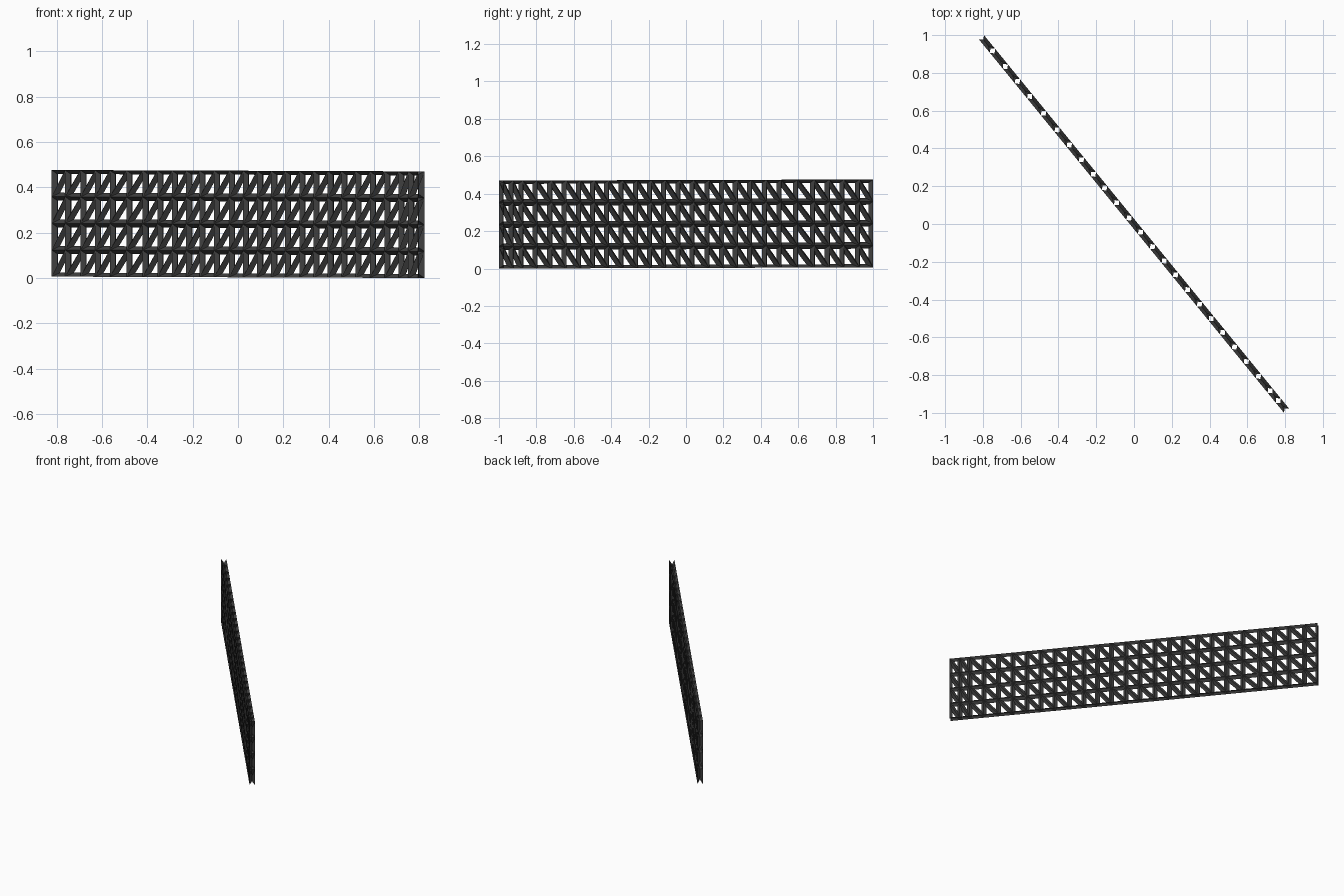
import bpy, bmesh

if "Cube" in bpy.data.objects:
    bpy.data.objects.remove(bpy.data.objects["Cube"])

# Column positions along the wall (slightly uneven spacing), measured in x
COLS = [-0.808, -0.749, -0.681, -0.617, -0.552, -0.479, -0.407, -0.342, -0.278,
        -0.215, -0.156, -0.092, -0.026, 0.035, 0.098, 0.160, 0.220, 0.284,
        0.347, 0.409, 0.469, 0.532, 0.595, 0.659, 0.721, 0.764, 0.808]
ROWS, HEIGHT, TILT = 4, 0.470, 0.006
SLOPE = -0.989 / 0.808

# Flat triangulated sheet, running diagonally and dropping slightly to +x
bm = bmesh.new()
grid = []
for x in COLS:
    base = TILT * (0.808 - x) / 1.616
    grid.append([bm.verts.new((x, x * SLOPE, base + HEIGHT * r / ROWS))
                 for r in range(ROWS + 1)])
for a, b in zip(grid, grid[1:]):
    for r in range(ROWS):
        bm.faces.new((a[r], b[r], b[r + 1]))
        bm.faces.new((a[r], b[r + 1], a[r + 1]))
mesh = bpy.data.meshes.new("lattice_fence")
bm.to_mesh(mesh)
bm.free()

fence = bpy.data.objects.new("lattice_fence", mesh)
bpy.context.collection.objects.link(fence)

# Hollow diamond-section bars, open along the outer border
wire = fence.modifiers.new("bars", 'WIREFRAME')
wire.thickness = 0.035
wire.offset = 0
wire.use_boundary = False
wire.use_replace = True
wire.use_even_offset = True

# Dark metal
mat = bpy.data.materials.new("dark_metal")
mat.diffuse_color = (0.05, 0.05, 0.05, 1)
mat.use_nodes = True
mat.node_tree.nodes["Principled BSDF"].inputs["Base Color"].default_value = mat.diffuse_color
mesh.materials.append(mat)
